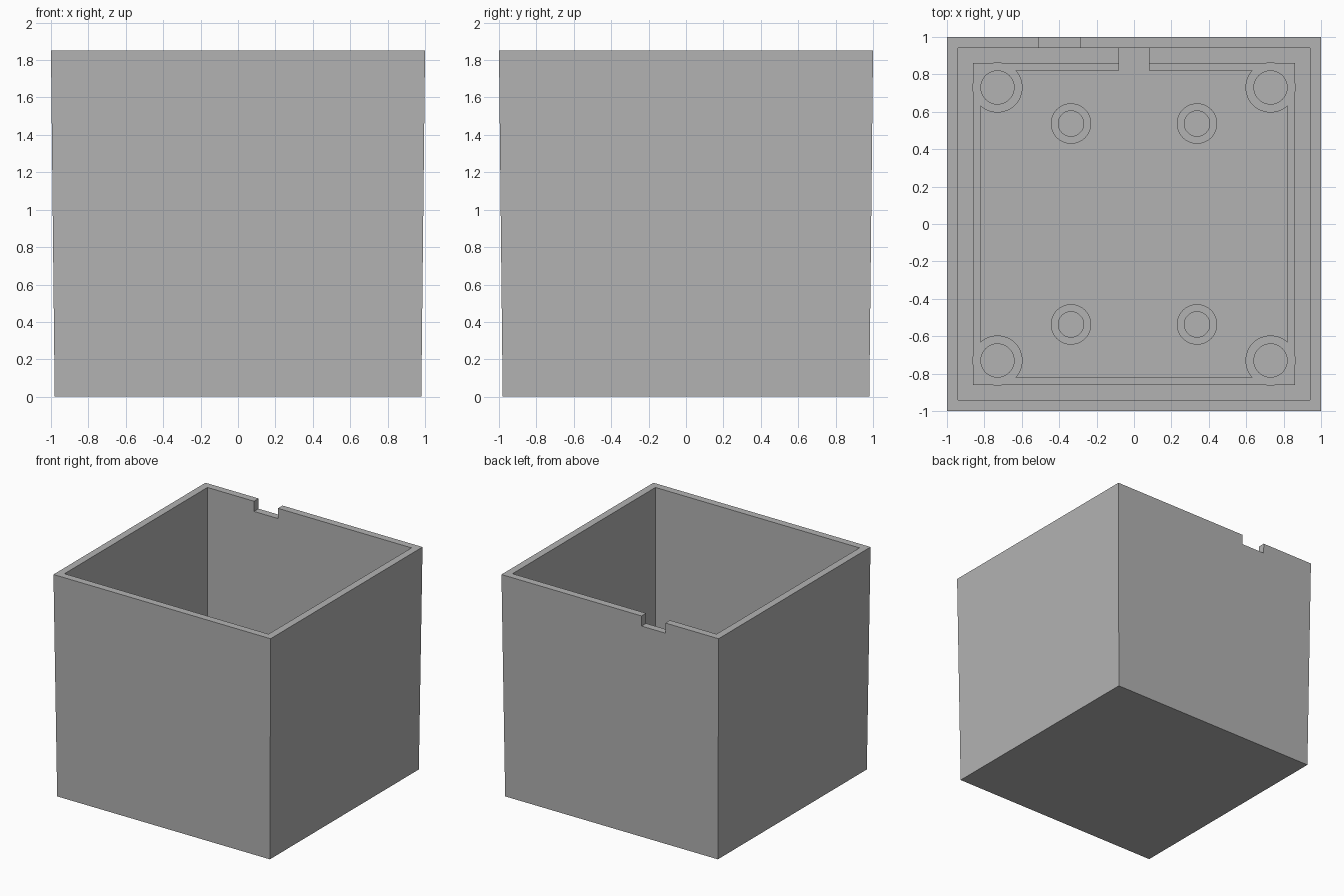
import bpy
import bmesh

cube = bpy.data.objects.get("Cube")
if cube:
    bpy.data.objects.remove(cube, do_unlink=True)

HEIGHT, FLOOR, LEDGE, LIP, STANDOFF = 1.85, 0.07, 0.26, 0.32, 0.17

grey = bpy.data.materials.new("light grey plastic")
grey.use_nodes = True
tone = (0.45, 0.45, 0.45, 1)
grey.diffuse_color = tone
grey.node_tree.nodes["Principled BSDF"].inputs["Base Color"].default_value = tone


def finish(name, bm):
    mesh = bpy.data.meshes.new(name)
    bmesh.ops.recalc_face_normals(bm, faces=bm.faces)
    bm.to_mesh(mesh)
    bm.free()
    mesh.materials.append(grey)
    ob = bpy.data.objects.new(name, mesh)
    bpy.context.collection.objects.link(ob)
    return ob


def block(name, x, y, z, taper=1.0):
    """Box between (low, high) limits; the lower end is scaled by taper."""
    bm = bmesh.new()
    bmesh.ops.create_cube(bm, size=2)
    for v in bm.verts:
        s = taper if v.co.z < 0 else 1.0
        v.co = (s * x[v.co.x > 0], s * y[v.co.y > 0], z[v.co.z > 0])
    return finish(name, bm)


def square(name, half, z, taper=1.0):
    return block(name, (-half, half), (-half, half), z, taper)


def cylinder(name, x, y, radius, z):
    bm = bmesh.new()
    bmesh.ops.create_cone(bm, cap_ends=True, segments=48, radius1=radius,
                          radius2=radius, depth=z[1] - z[0])
    bmesh.ops.translate(bm, verts=bm.verts, vec=(x, y, sum(z) / 2))
    return finish(name, bm)


def combine(target, other, operation):
    """Apply a boolean and discard the helper."""
    bpy.context.view_layer.objects.active = target
    mod = target.modifiers.new(operation, 'BOOLEAN')
    mod.operation, mod.solver, mod.object = operation, 'EXACT', other
    bpy.ops.object.modifier_apply(modifier=mod.name)
    bpy.data.objects.remove(other, do_unlink=True)


# Tapered outer shell with its tall cavity and stepped base
box = square("open_box", 1.0, (0, HEIGHT), 0.98)
combine(box, square("upper_cavity", 0.94, (LEDGE, HEIGHT + 0.1)), 'DIFFERENCE')
combine(box, square("raised_lip", 0.862, (LEDGE - 0.05, LIP)), 'UNION')
combine(box, square("lower_cavity", 0.82, (FLOOR, LIP + 0.1)), 'DIFFERENCE')

# Cable gap through the ledge, and the notch in the back rim
combine(box, block("cable_gap", (-0.08, 0.08), (0.7, 0.94), (FLOOR, LIP + 0.1)), 'DIFFERENCE')
combine(box, block("rim_notch", (-0.51, -0.29), (0.9, 1.1),
                   (HEIGHT - 0.085, HEIGHT + 0.1)), 'DIFFERENCE')

# Hollow corner posts and small board standoffs
for px, py, outer, inner, top in ((0.73, 0.73, 0.134, 0.089, LIP),
                                  (0.337, 0.537, 0.108, 0.068, STANDOFF)):
    for sx in (-1, 1):
        for sy in (-1, 1):
            x, y = sx * px, sy * py
            combine(box, cylinder("post", x, y, outer, (FLOOR - 0.03, top)), 'UNION')
            combine(box, cylinder("screw_hole", x, y, inner, (FLOOR, top + 0.1)), 'DIFFERENCE')

# Rounded posts are smooth, every other edge stays sharp
bpy.ops.object.select_all(action='DESELECT')
box.select_set(True)
bpy.context.view_layer.objects.active = box
bpy.ops.object.shade_smooth_by_angle(angle=0.5)
